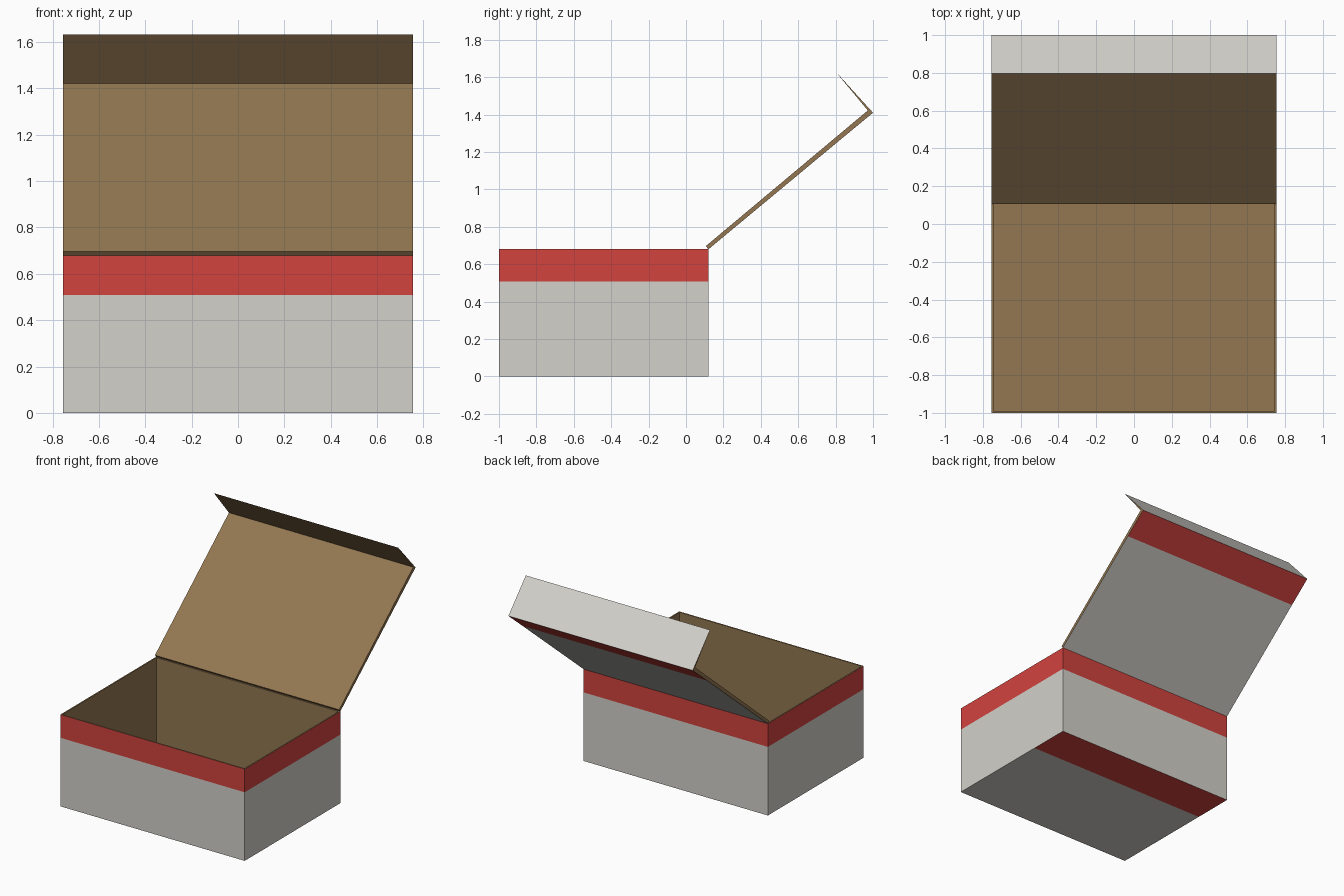
import bpy, bmesh

if "Cube" in bpy.data.objects:
    bpy.data.objects.remove(bpy.data.objects["Cube"])

W = 0.755                     # half width
Y0, Y1, H = -1.0, 0.12, 0.68  # box front, back, height
T = 0.014                     # wall thickness


def material(name, rgb):
    m = bpy.data.materials.new(name)
    m.diffuse_color = (*rgb, 1)
    m.use_nodes = True
    m.node_tree.nodes["Principled BSDF"].inputs["Base Color"].default_value = m.diffuse_color
    return m


MATS = [material("pale grey print", (0.65, 0.635, 0.59)),
        material("red print", (0.64, 0.056, 0.048)),
        material("brown cardboard", (0.29, 0.184, 0.083))]
GREY, RED, BROWN = range(3)


def finish(bm, name):
    mesh = bpy.data.meshes.new(name)
    bm.to_mesh(mesh)
    bm.free()
    for m in MATS:
        mesh.materials.append(m)
    ob = bpy.data.objects.new(name, mesh)
    bpy.context.collection.objects.link(ob)
    return ob


def cut(bm, faces, co, no):
    edges = {e for f in faces for e in f.edges}
    verts = {v for f in faces for v in f.verts}
    bmesh.ops.bisect_plane(bm, geom=list(faces) + list(edges) + list(verts),
                           plane_co=co, plane_no=no)


# Open box: hollowed block, red upper band, red strip under the back
bm = bmesh.new()
bmesh.ops.create_cube(bm, size=1)
for v in bm.verts:
    v.co = (v.co.x * 2 * W, v.co.y * (Y1 - Y0) + (Y0 + Y1) / 2, (v.co.z + 0.5) * H)
bm.normal_update()
cut(bm, [f for f in bm.faces if abs(f.normal.z) < 0.5], (0, 0, 0.508), (0, 0, 1))
bm.normal_update()
cut(bm, [f for f in bm.faces if f.normal.z < -0.5], (0, -0.19, 0), (0, 1, 0))
bm.normal_update()
for f in bm.faces:
    c = f.calc_center_median()
    if f.normal.z < -0.5:
        f.material_index = RED if c.y > -0.19 else GREY
    else:
        f.material_index = RED if c.z > 0.508 else GREY
top = next(f for f in bm.faces if f.normal.z > 0.5)
top.material_index = BROWN
bmesh.ops.inset_region(bm, faces=[top], thickness=T)
inner = bmesh.ops.extrude_discrete_faces(bm, faces=[top])["faces"][0]
inner.material_index = BROWN
for v in inner.verts:
    v.co.z = T
for f in bm.faces:            # inside walls
    c = f.calc_center_median()
    if abs(c.x) < W - T / 2 and Y0 + T / 2 < c.y < Y1 - T / 2 and c.z > T / 2:
        f.material_index = BROWN
finish(bm, "open_box")

# Raised lid with folded tapering front flap: side profile swept across x
profile = [(0.12, 0.68), (0.833, 1.272), (1.0, 1.41), (0.797, 1.633),
           (0.972, 1.422), (0.106, 0.697)]
colours = [GREY, RED, GREY, BROWN, BROWN, BROWN]
bm = bmesh.new()
a = [bm.verts.new((-W, y, z)) for y, z in profile]
b = [bm.verts.new((W, y, z)) for y, z in profile]
n = len(profile)
for i in range(n):
    j = (i + 1) % n
    f = bm.faces.new((a[i], a[j], b[j], b[i]))
    f.material_index = colours[i]
for s in (a, b):              # end caps, lid part and flap part
    for idx in ((0, 1, 2, 4, 5), (2, 3, 4)):
        f = bm.faces.new([s[k] for k in idx])
        f.material_index = BROWN
bmesh.ops.recalc_face_normals(bm, faces=bm.faces[:])
finish(bm, "lid_with_flap")
